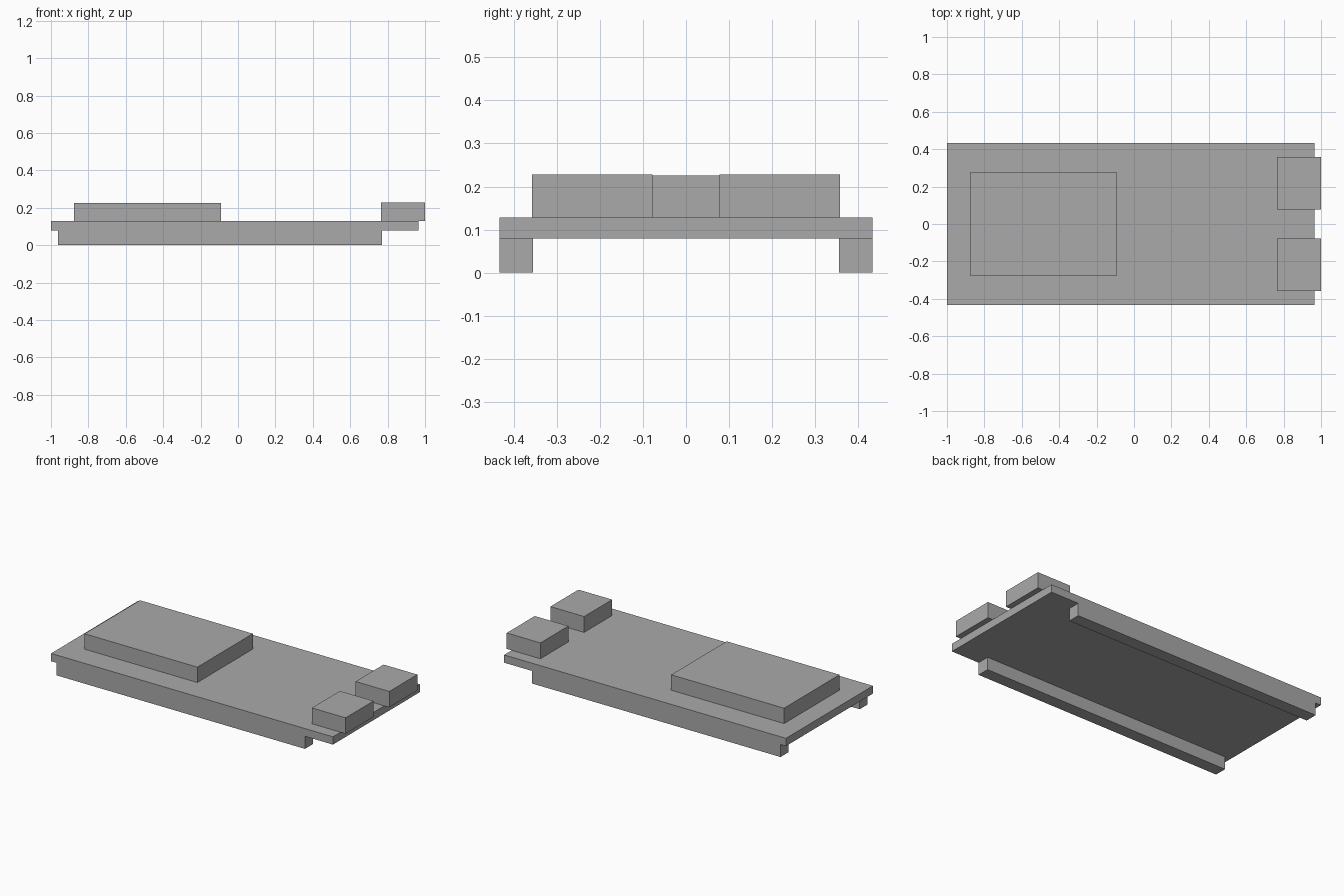
import bpy

cube = bpy.data.objects.get("Cube")
if cube:
    bpy.data.objects.remove(cube, do_unlink=True)

# Single flat grey
grey = bpy.data.materials.new("plain grey")
grey.use_nodes = True
colour = (0.4, 0.4, 0.4, 1)
grey.diffuse_color = colour
grey.node_tree.nodes["Principled BSDF"].inputs["Base Color"].default_value = colour


def box(name, x, y, z):
    """Add a box from (low, high) limits along each axis."""
    limits = (x, y, z)
    bpy.ops.mesh.primitive_cube_add(size=1, location=[(a + b) / 2 for a, b in limits])
    obj = bpy.context.object
    obj.name = name
    obj.scale = [b - a for a, b in limits]
    bpy.ops.object.transform_apply(location=False, rotation=False, scale=True)
    obj.data.materials.append(grey)
    return obj


BOARD_BOTTOM, BOARD_TOP = 0.079, 0.128
HALF_WIDTH = 0.433
HEADER_START, HEADER_END, PINS = -0.962, 0.77, 22
pitch = (HEADER_END - HEADER_START) / PINS

# Circuit board and the large raised module
box("board", (-1, 0.965), (-HALF_WIDTH, HALF_WIDTH), (BOARD_BOTTOM, BOARD_TOP))
box("module", (-0.877, -0.09), (-0.276, 0.276), (BOARD_TOP, 0.225))

# Mirrored sockets overhanging the end, and pin headers under the long edges
for side, sign in (("right", -1), ("left", 1)):
    box(side + "_socket", (0.765, 1), sorted((sign * 0.078, sign * 0.357)),
        (BOARD_TOP, 0.228))
    header = box(side + "_header", (HEADER_START, HEADER_START + pitch),
                 sorted((sign * 0.355, sign * HALF_WIDTH)), (0, BOARD_BOTTOM))
    row = header.modifiers.new("pin row", "ARRAY")
    row.count = PINS
    row.use_relative_offset = False
    row.use_constant_offset = True
    row.constant_offset_displace = (pitch, 0, 0)
